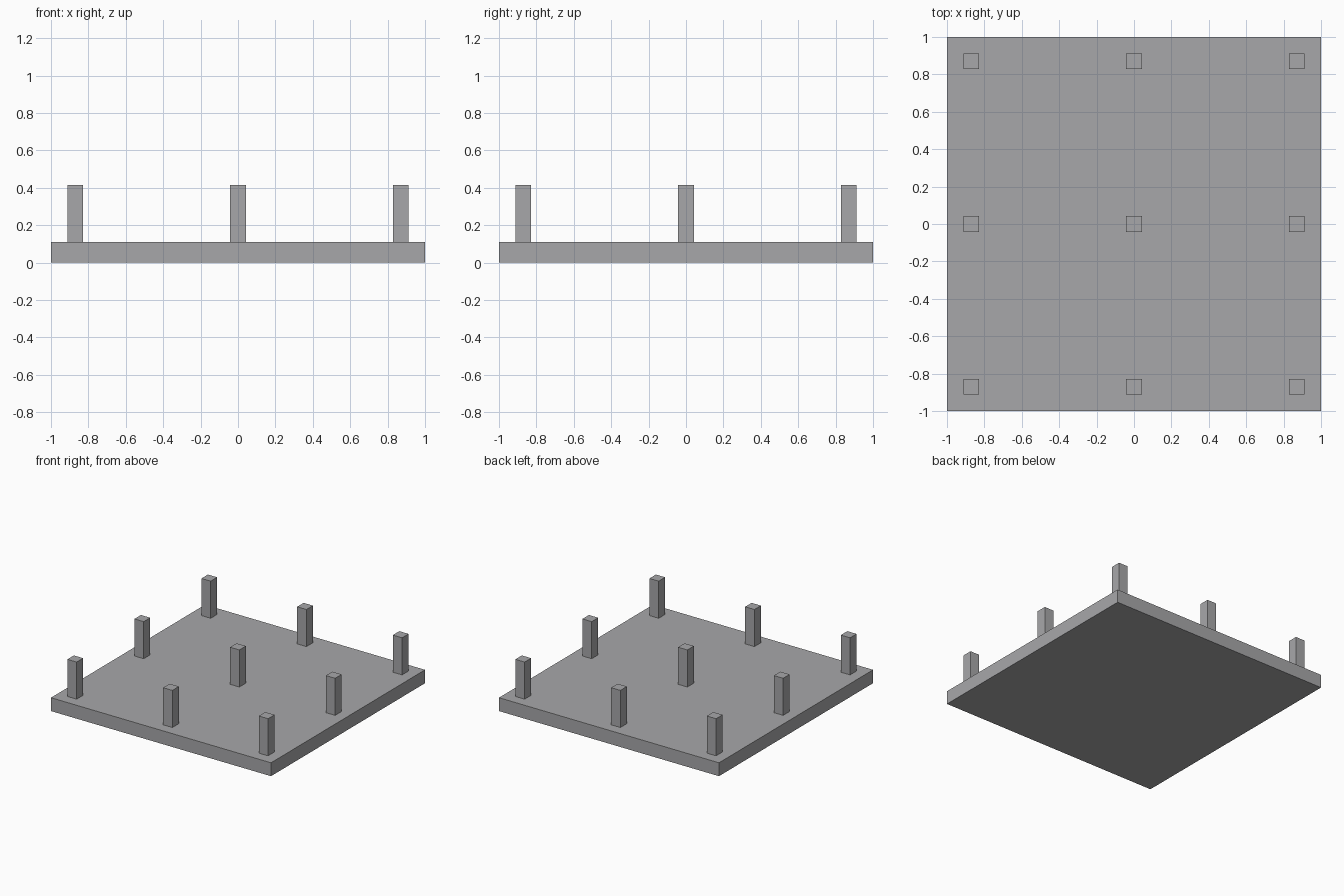
import bpy

if "Cube" in bpy.data.objects:
    bpy.data.objects.remove(bpy.data.objects["Cube"])

SLAB_H = 0.11
POST_TOP = 0.415
POST_W = 0.084
SPACING = 0.87

grey = bpy.data.materials.new("concrete grey")
grey.diffuse_color = (0.39, 0.39, 0.40, 1)
grey.use_nodes = True
grey.node_tree.nodes["Principled BSDF"].inputs["Base Color"].default_value = grey.diffuse_color


def box(name, x, y, z0, z1, width):
    """Square box between two heights."""
    bpy.ops.mesh.primitive_cube_add(size=1, location=(x, y, (z0 + z1) / 2))
    ob = bpy.context.object
    ob.name = name
    ob.scale = (width, width, z1 - z0)
    bpy.ops.object.transform_apply(location=False, rotation=False, scale=True)
    ob.data.materials.append(grey)
    return ob


# Foundation slab
box("foundation_slab", 0, 0, 0, SLAB_H, 2)

# Three by three grid of square posts standing on the slab
for row, j in zip(("front", "middle", "back"), (-1, 0, 1)):
    for col, i in zip(("left", "centre", "right"), (-1, 0, 1)):
        box(f"post_{row}_{col}", i * SPACING, j * SPACING, SLAB_H, POST_TOP, POST_W)
